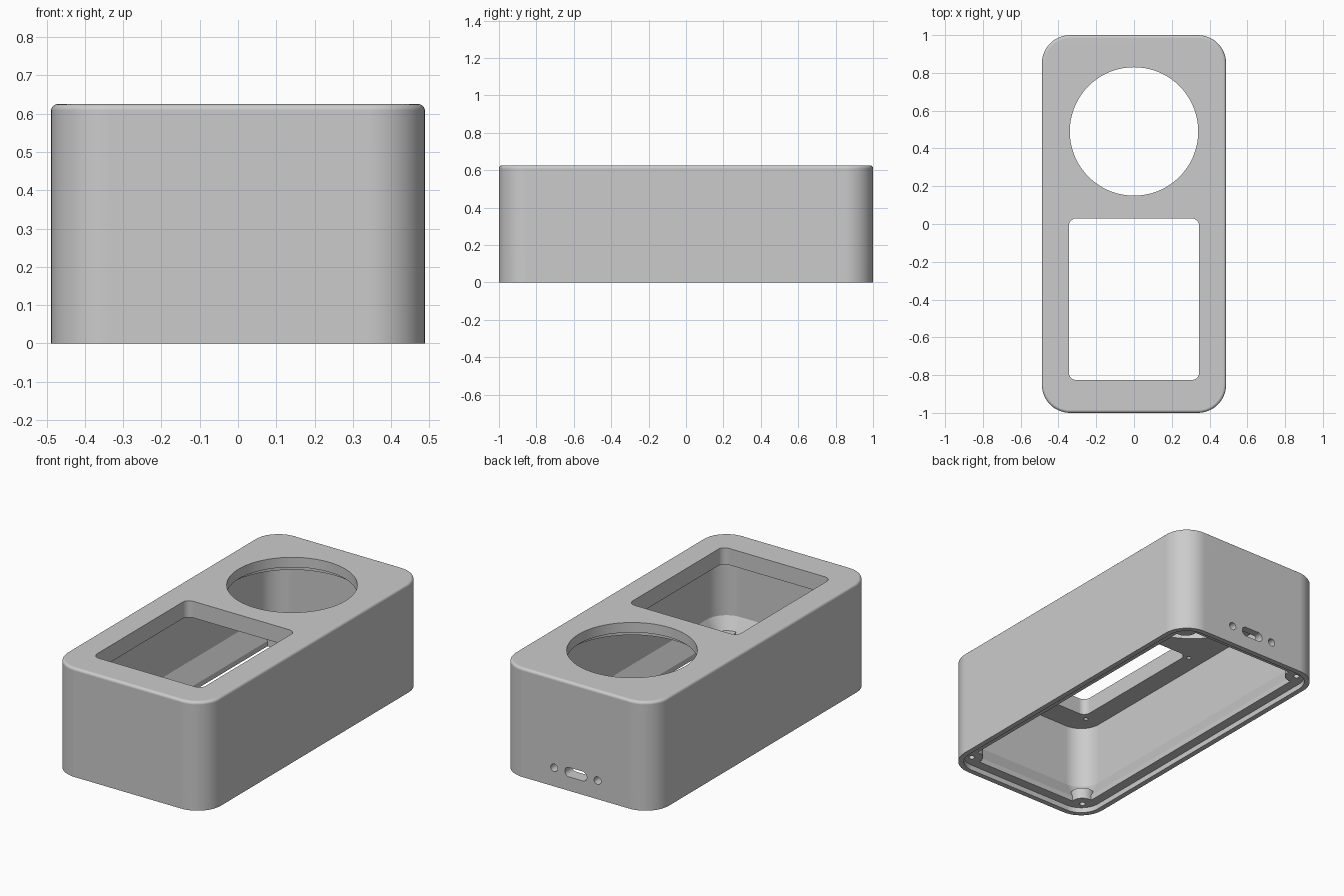
import bpy, bmesh, math
from mathutils import Matrix

old = bpy.data.objects.get("Cube")
if old:
    bpy.data.objects.remove(old, do_unlink=True)

GREY = (0.6, 0.6, 0.6, 1)
grey = bpy.data.materials.new("plain grey")
grey.use_nodes = True
grey.diffuse_color = GREY
grey.node_tree.nodes["Principled BSDF"].inputs["Base Color"].default_value = GREY

HX, HY, R, H = 0.488, 1.0, 0.15, 0.625   # outer half sizes, corner radius, height
WALL, FLANGE, LIP, CEILING = 0.025, 0.085, 0.03, 0.53


def rounded_ring(hx, hy, r, seg):
    """Outline of a rounded rectangle centred on the origin."""
    pts = []
    for k, (sx, sy) in enumerate([(1, 1), (-1, 1), (-1, -1), (1, -1)]):
        for i in range(seg + 1):
            a = (k + i / seg) * math.pi / 2
            pts.append((sx * (hx - r) + r * math.cos(a), sy * (hy - r) + r * math.sin(a)))
    return pts


def inset_ring(d):
    """Outline of the case moved inwards by d."""
    return rounded_ring(HX - d, HY - d, R - d, 12)


def circle_ring(r, seg):
    return [(r * math.cos(2 * math.pi * i / seg), r * math.sin(2 * math.pi * i / seg))
            for i in range(seg)]


def loft(name, layers, matrix=Matrix()):
    """Closed solid through a stack of (outline, z) layers."""
    bm = bmesh.new()
    rings = [[bm.verts.new((x, y, z)) for x, y in pts] for pts, z in layers]
    for low, high in zip(rings, rings[1:]):
        for i in range(len(low)):
            j = (i + 1) % len(low)
            bm.faces.new((low[i], low[j], high[j], high[i]))
    bm.faces.new(rings[0][::-1])
    bm.faces.new(rings[-1])
    bm.transform(matrix)
    bmesh.ops.recalc_face_normals(bm, faces=bm.faces)
    mesh = bpy.data.meshes.new(name)
    bm.to_mesh(mesh)
    bm.free()
    mesh.materials.append(grey)
    obj = bpy.data.objects.new(name, mesh)
    bpy.context.collection.objects.link(obj)
    return obj


def prism(name, ring, z0, z1, x=0, y=0):
    return loft(name, [(ring, z0), (ring, z1)], Matrix.Translation((x, y, 0)))


def combine(target, tool, operation):
    """Apply a boolean and remove the tool object."""
    mod = target.modifiers.new("boolean", 'BOOLEAN')
    mod.operation, mod.solver, mod.object = operation, 'EXACT', tool
    bpy.context.view_layer.objects.active = target
    bpy.ops.object.modifier_apply(modifier=mod.name)
    bpy.data.objects.remove(tool, do_unlink=True)


def cut(tool):
    combine(case, tool, 'DIFFERENCE')


# Outer body with a small rounded top edge
fillet = 0.016
layers = [(inset_ring(0), 0)]
for i in range(6):
    a = i / 5 * math.pi / 2
    layers.append((inset_ring(fillet * (1 - math.cos(a))), H - fillet + fillet * math.sin(a)))
case = loft("case", layers)

# Inner cavity: thin walls that flare into a thicker flange at the open bottom
cut(loft("cavity", [(inset_ring(FLANGE), -0.1), (inset_ring(FLANGE), 0.06),
                    (inset_ring(WALL), 0.165), (inset_ring(WALL), CEILING)]))

# Screw bosses in the four corners
corners = [(sx, sy) for sx in (1, -1) for sy in (1, -1)]
for sx, sy in corners:
    combine(case, prism("boss", circle_ring(0.063, 32), 0.01, 0.095, sx * 0.393, sy * 0.905), 'UNION')

# Recess around the bottom rim for a base plate
cut(prism("rim_recess", inset_ring(LIP), -0.1, 0.03))
for sx, sy in corners:
    cut(prism("boss_hole", circle_ring(0.016, 16), -0.1, 0.08, sx * 0.393, sy * 0.905))

# Round opening with a wider seat beneath it
cut(prism("round_opening", circle_ring(0.34, 72), 0.3, 0.8, 0, 0.49))
cut(prism("round_seat", circle_ring(0.39, 72), 0.3, H - 0.057, 0, 0.49))

# Rectangular opening and the screw holes around its underside
cut(prism("display_opening", rounded_ring(0.345, 0.428, 0.04, 8), 0.3, 0.8, 0, -0.398))
for x in (-0.372, 0.372):
    for y in (-0.85, 0.02):
        cut(prism("display_screw_hole", circle_ring(0.012, 16), 0.5, 0.59, x, y))

# Slot and two round holes through the back wall
for x, ring in [(0, rounded_ring(0.07, 0.027, 0.0265, 8)),
                (-0.138, circle_ring(0.022, 24)), (0.138, circle_ring(0.022, 24))]:
    place = Matrix.Translation((x, 1, 0.107)) @ Matrix.Rotation(math.pi / 2, 4, 'X')
    cut(loft("port", [(ring, -0.1), (ring, 0.13)], place))

# Smooth the curved walls and keep the edges sharp
bpy.ops.object.select_all(action='DESELECT')
case.select_set(True)
bpy.context.view_layer.objects.active = case
bpy.ops.object.shade_smooth_by_angle(angle=math.radians(28))
weighted = case.modifiers.new("weighted_normals", 'WEIGHTED_NORMAL')
weighted.keep_sharp = True
